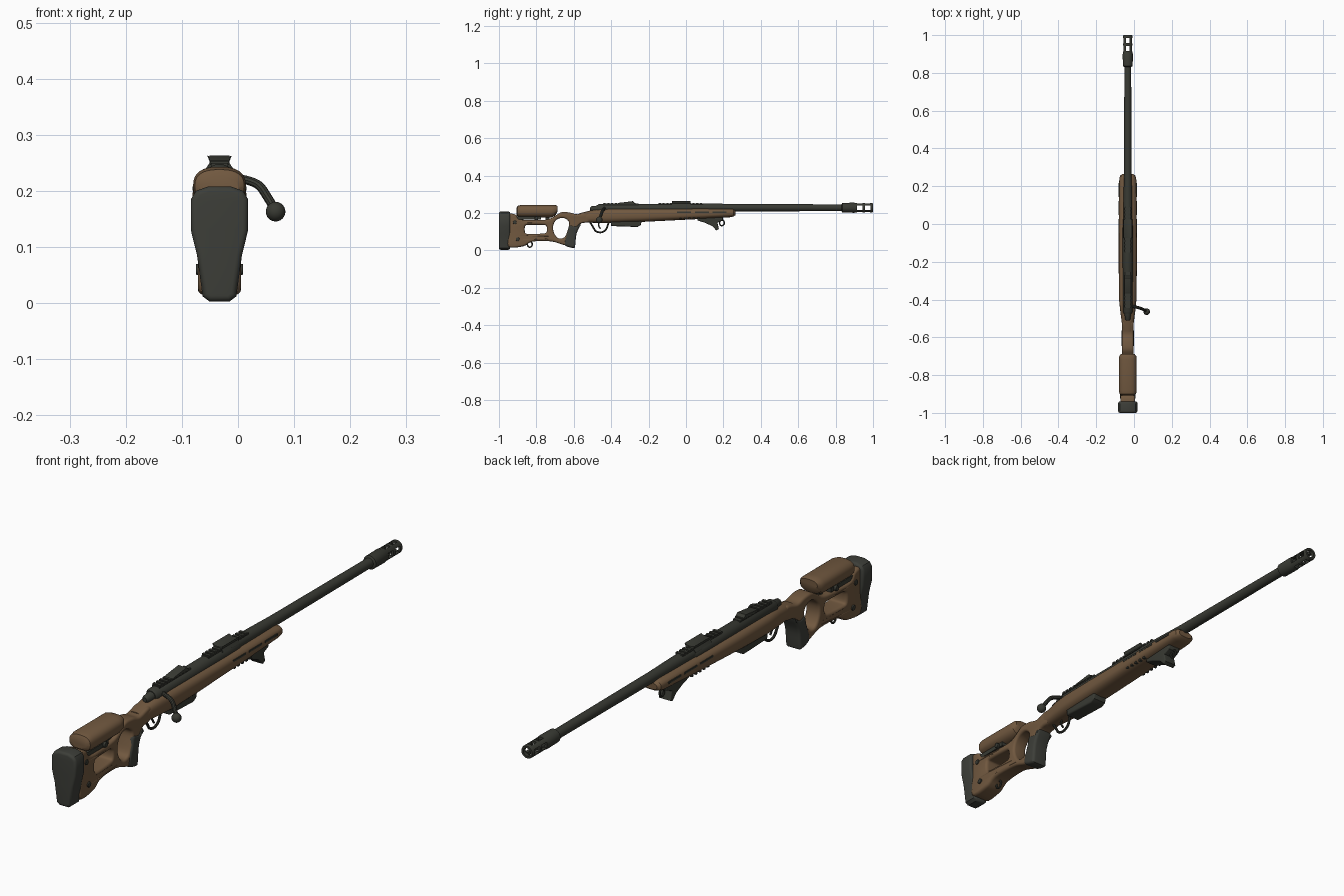
import bpy, bmesh, math
from mathutils import Matrix, Vector

if "Cube" in bpy.data.objects:
    bpy.data.objects.remove(bpy.data.objects["Cube"])

CX = -0.033  # the rifle's centre plane; the bolt handle sticks out to the right


def material(name, rgb):
    m = bpy.data.materials.new(name)
    m.diffuse_color = (*rgb, 1)
    m.use_nodes = True
    m.node_tree.nodes["Principled BSDF"].inputs["Base Color"].default_value = m.diffuse_color
    return m


BROWN = material("brown_stock", (0.165, 0.098, 0.050))
METAL = material("dark_metal", (0.040, 0.042, 0.033))
RUBBER = material("dark_rubber", (0.046, 0.048, 0.040))


def add(name, mesh, mat, angle=35):
    mesh.materials.clear()
    mesh.materials.append(mat)
    bm = bmesh.new()
    bm.from_mesh(mesh)
    bmesh.ops.remove_doubles(bm, verts=bm.verts, dist=1e-5)
    bmesh.ops.recalc_face_normals(bm, faces=bm.faces)
    for f in bm.faces:
        f.material_index = 0
        f.smooth = True
    bm.to_mesh(mesh)
    bm.free()
    mesh.set_sharp_from_angle(angle=math.radians(angle))
    ob = bpy.data.objects.new(name, mesh)
    bpy.context.collection.objects.link(ob)
    return ob


def evaluated(ob):
    dg = bpy.context.evaluated_depsgraph_get()
    dg.update()
    return bpy.data.meshes.new_from_object(ob.evaluated_get(dg))


def curve_mesh(cu):
    ob = bpy.data.objects.new("temp", cu)
    bpy.context.collection.objects.link(ob)
    mesh = evaluated(ob)
    bpy.data.objects.remove(ob)
    return mesh


def rounded(pts, closed=True, steps=4):
    """Smooth curve through the given points."""
    p = [Vector(q) for q in pts]
    n, out = len(p), []
    at = (lambda i: p[i % n]) if closed else (lambda i: p[max(0, min(n - 1, i))])
    for i in range(n if closed else n - 1):
        a, b, c, d = at(i - 1), at(i), at(i + 1), at(i + 2)
        for s in range(steps):
            t = s / steps
            out.append(0.5 * (2 * b + (c - a) * t + (2 * a - 5 * b + 4 * c - d) * t * t
                              + (3 * b - a - 3 * c + d) * t ** 3))
    return out if closed else out + [p[-1]]


def spline(cu, pts, closed):
    s = cu.splines.new('POLY')
    s.points.add(len(pts) - 1)
    for sp, q in zip(s.points, pts):
        sp.co = (*q, 0, 1) if len(q) == 2 else (*q, 1)
    s.use_cyclic_u = closed


def plate(name, loops, mat, half, bevel=0.004, axis='X', mid=0.0, smooth=False, shape=None):
    """Outline with holes, thickened: (y, z) along X or (x, z) along Y."""
    cu = bpy.data.curves.new(name, 'CURVE')
    cu.dimensions, cu.fill_mode = '2D', 'BOTH'
    cu.extrude, cu.bevel_depth, cu.offset, cu.bevel_resolution = half - bevel, bevel, -bevel, 3
    for lp in loops:
        spline(cu, rounded(lp) if smooth else lp, True)
    mesh = curve_mesh(cu)
    for v in mesh.vertices:
        a, b, c = v.co
        x, y, z = (c + mid, a, b) if axis == 'X' else (a, mid - c, b)
        v.co = (CX + x * (shape(y, z) if shape else 1), y, z)
    return add(name, mesh, mat)


def tube(name, pts, r, mat=METAL, closed=False):
    cu = bpy.data.curves.new(name, 'CURVE')
    cu.dimensions, cu.bevel_depth, cu.bevel_resolution, cu.use_fill_caps = '3D', r, 3, True
    spline(cu, rounded([(x + CX, y, z) for x, y, z in pts], closed), closed)
    return add(name, curve_mesh(cu), mat)


def loft(name, rings, mat, power=2.0, n=32):
    """Skin over rounded sections (y, bottom, top, half width)."""
    bm, prev, sgn = bmesh.new(), None, math.copysign
    for i, (y, z0, z1, w) in enumerate(rings):
        ring = []
        for k in range(n):
            c, s = math.cos(2 * math.pi * k / n), math.sin(2 * math.pi * k / n)
            ring.append(bm.verts.new((CX + w * sgn(abs(c) ** (2 / power), c), y,
                                      (z0 + z1) / 2 + (z1 - z0) / 2 * sgn(abs(s) ** (2 / power), s))))
        if prev:
            for k in range(n):
                bm.faces.new((prev[k], prev[(k + 1) % n], ring[(k + 1) % n], ring[k]))
        if i in (0, len(rings) - 1):
            bm.faces.new(ring)
        prev = ring
    mesh = bpy.data.meshes.new(name)
    bm.to_mesh(mesh)
    bm.free()
    return add(name, mesh, mat)


def turned(name, profile, zc, mat=METAL):
    return loft(name, [(y, zc - r, zc + r, r) for y, r in profile], mat)


def boxes(name, items, mat=METAL):
    bm = bmesh.new()
    for x, y, z, sx, sy, sz in items:
        bmesh.ops.create_cube(bm, size=1, matrix=Matrix.Translation((CX + x, y, z)) @ Matrix.Diagonal((sx, sy, sz, 1)))
    mesh = bpy.data.meshes.new(name)
    bm.to_mesh(mesh)
    bm.free()
    return add(name, mesh, mat)


# Fore stock running back into the wrist
loft("fore_stock", [(0.264, 0.188, 0.212, 0.030), (0.255, 0.181, 0.220, 0.041), (0.235, 0.177, 0.223, 0.045),
                    (0.10, 0.169, 0.224, 0.047), (-0.10, 0.159, 0.224, 0.048), (-0.24, 0.152, 0.224, 0.048),
                    (-0.40, 0.147, 0.224, 0.046), (-0.46, 0.147, 0.222, 0.040), (-0.52, 0.148, 0.211, 0.032),
                    (-0.57, 0.150, 0.198, 0.026)], BROWN, 2.8)

# Skeleton butt stock with thumb hole and rear opening
outer = [(-0.95, 0.02), (-0.95, 0.10), (-0.95, 0.19), (-0.91, 0.19), (-0.89, 0.166), (-0.82, 0.163), (-0.74, 0.165),
         (-0.70, 0.184), (-0.665, 0.204), (-0.62, 0.202), (-0.58, 0.193), (-0.52, 0.207), (-0.50, 0.18),
         (-0.52, 0.152), (-0.565, 0.142), (-0.59, 0.10), (-0.60, 0.025), (-0.65, 0.028), (-0.72, 0.048),
         (-0.82, 0.047), (-0.87, 0.022)]
thumb = [(-0.708, 0.14), (-0.685, 0.168), (-0.65, 0.172), (-0.625, 0.15), (-0.632, 0.11), (-0.65, 0.07),
         (-0.685, 0.066), (-0.708, 0.10)]
window = [(-0.86, 0.095), (-0.86, 0.13), (-0.84, 0.136), (-0.765, 0.136), (-0.745, 0.128), (-0.745, 0.098),
          (-0.765, 0.090), (-0.84, 0.088)]
plate("butt_stock", [outer, thumb, window], BROWN, 0.030, 0.010, smooth=True,
      shape=lambda y, z: 1 + 0.28 * min(1, max(0, (-0.72 - y) / 0.15)))

# Rubber grip cover
plate("grip", [[(-0.562, 0.143), (-0.59, 0.13), (-0.622, 0.135), (-0.633, 0.10), (-0.65, 0.05), (-0.645, 0.025),
                (-0.60, 0.013), (-0.592, 0.03), (-0.585, 0.09)]], RUBBER, 0.033, 0.011, smooth=True)

# Butt pad, wide at the top and narrow at the toe
plate("butt_pad", [[(s * x, z) for s, pts in ((1, [(0.018, 0.003), (0.030, 0.012), (0.040, 0.085), (0.051, 0.13),
                                                  (0.051, 0.185), (0.042, 0.200), (0.020, 0.208)]),
                                             (-1, [(0.020, 0.208), (0.042, 0.200), (0.051, 0.185), (0.051, 0.13),
                                                   (0.040, 0.085), (0.030, 0.012), (0.018, 0.003)])) for x, z in pts]],
      RUBBER, 0.030, 0.010, axis='Y', mid=-0.97)

# Cheek rest with its posts and brackets
loft("cheek_rest", [(-0.907, 0.190, 0.225, 0.034), (-0.90, 0.180, 0.238, 0.044), (-0.88, 0.176, 0.243, 0.047),
                    (-0.72, 0.176, 0.243, 0.047), (-0.70, 0.184, 0.243, 0.045), (-0.688, 0.205, 0.238, 0.036)],
     BROWN, 2.5)
boxes("cheek_rest_bracket", [(0, -0.84, 0.172, 0.066, 0.13, 0.016)]
      + [(0, y, 0.165, 0.03, 0.02, 0.05) for y in (-0.88, -0.80, -0.74)])
for s in (-1, 1):
    for i, (y, z) in enumerate([(-0.915, 0.15), (-0.90, 0.06), (-0.80, 0.172)]):
        plate(f"adjuster_knob_{i}_{'left' if s < 0 else 'right'}",
              [[(y + 0.010 * math.cos(a * math.pi / 6), z + 0.010 * math.sin(a * math.pi / 6)) for a in range(12)]],
              METAL, 0.006, 0.002, mid=s * 0.036)

# Barrel, receiver and bolt
turned("barrel", [(-0.02, 0.024), (0.12, 0.023), (0.25, 0.020), (0.86, 0.018)], 0.228)
turned("receiver", [(-0.475, 0.020), (-0.465, 0.026), (-0.05, 0.027), (0.02, 0.026), (0.03, 0.023)], 0.222)
turned("bolt_shroud", [(-0.512, 0.008), (-0.505, 0.014), (-0.46, 0.019)], 0.222)
tube("bolt_handle", [(0.015, -0.435, 0.225), (0.045, -0.44, 0.220), (0.070, -0.447, 0.210),
                     (0.086, -0.455, 0.188), (0.098, -0.463, 0.168)], 0.008)
bm = bmesh.new()
bmesh.ops.create_uvsphere(bm, u_segments=20, v_segments=12, radius=0.0175,
                          matrix=Matrix.Translation((0.067, -0.464, 0.163)))
knob = bpy.data.meshes.new("bolt_knob")
bm.to_mesh(knob)
bm.free()
add("bolt_knob", knob, METAL)

# Muzzle brake: bored tube with ports cut sideways and vertically
brake = turned("muzzle_brake", [(0.832, 0.018), (0.836, 0.026), (0.90, 0.027), (0.905, 0.025), (0.995, 0.025),
                                (1.0, 0.023)], 0.228)
ports = (0.929, 0.971)
cutters = [turned("bore_cutter", [(0.91, 0.015), (1.05, 0.015)], 0.228),
           boxes("side_port_cutter", [(0, y, 0.228, 0.1, 0.030, 0.022) for y in ports]),
           boxes("top_port_cutter", [(0, y, 0.228, 0.020, 0.028, 0.1) for y in ports])]
for c in cutters:
    c.hide_render = True
    mod = brake.modifiers.new("cut", 'BOOLEAN')
    mod.operation, mod.solver, mod.object = 'DIFFERENCE', 'EXACT', c
cut_mesh = evaluated(brake)
for ob in [brake] + cutters:
    bpy.data.objects.remove(ob)
add("muzzle_brake", cut_mesh, METAL)

# Rails on the receiver with cross teeth, and the two sights
boxes("top_rail", [(0, -0.35, 0.246, 0.030, 0.19, 0.008), (0, -0.03, 0.246, 0.030, 0.24, 0.008)]
      + [(0, -0.435 + 0.02 * i, 0.250, 0.034, 0.011, 0.007) for i in range(9)]
      + [(0, -0.14 + 0.02 * i, 0.250, 0.034, 0.011, 0.007) for i in range(12)])
plate("rear_sight", [[(-0.37, 0.248), (-0.36, 0.254), (-0.285, 0.263), (-0.27, 0.248)]], METAL, 0.018, 0.001)
plate("front_sight", [[(-0.022, 0.263), (-0.008, 0.258), (0.008, 0.258), (0.022, 0.263), (0.017, 0.251),
                       (0.024, 0.240), (-0.024, 0.240), (-0.017, 0.251)]], METAL, 0.05, 0.001, 'Y', -0.025)

# Magazine, trigger guard and trigger
plate("magazine", [[(-0.405, 0.165), (-0.40, 0.130), (-0.26, 0.125), (-0.242, 0.135), (-0.235, 0.165)]],
      METAL, 0.030, 0.006)
tube("trigger_guard", [(0, -0.515, 0.155), (0, -0.497, 0.125), (0, -0.482, 0.103), (0, -0.455, 0.096),
                       (0, -0.430, 0.108), (0, -0.420, 0.130), (0, -0.412, 0.155)], 0.005)
tube("trigger", [(0, -0.462, 0.152), (0, -0.468, 0.135), (0, -0.457, 0.115)], 0.004)

# Hand stop under the fore stock
plate("hand_stop", [[(0.06, 0.175), (0.062, 0.160), (0.10, 0.148), (0.14, 0.130), (0.162, 0.107), (0.176, 0.114),
                     (0.168, 0.148), (0.195, 0.160), (0.20, 0.180)]], METAL, 0.026, 0.005)

# Sling loops
for name, y, z in (("front_sling_loop", 0.192, 0.147), ("rear_sling_loop", -0.835, 0.032)):
    tube(name, [(0, y + 0.013 * math.cos(a * math.pi / 4), z + 0.015 * math.sin(a * math.pi / 4))
                for a in range(8)], 0.004, closed=True)

# Dark vent slots along both sides and the lower edges of the fore stock
boxes("vent_slots", [(s * 0.0455, y, 0.204, 0.005, 0.075, 0.007) for s in (-1, 1) for y in (-0.01, 0.085, 0.18)])
boxes("lower_vents", [(s * 0.036, -0.03 + 0.024 * i, 0.172, 0.012, 0.010, 0.008) for s in (-1, 1) for i in range(5)])
